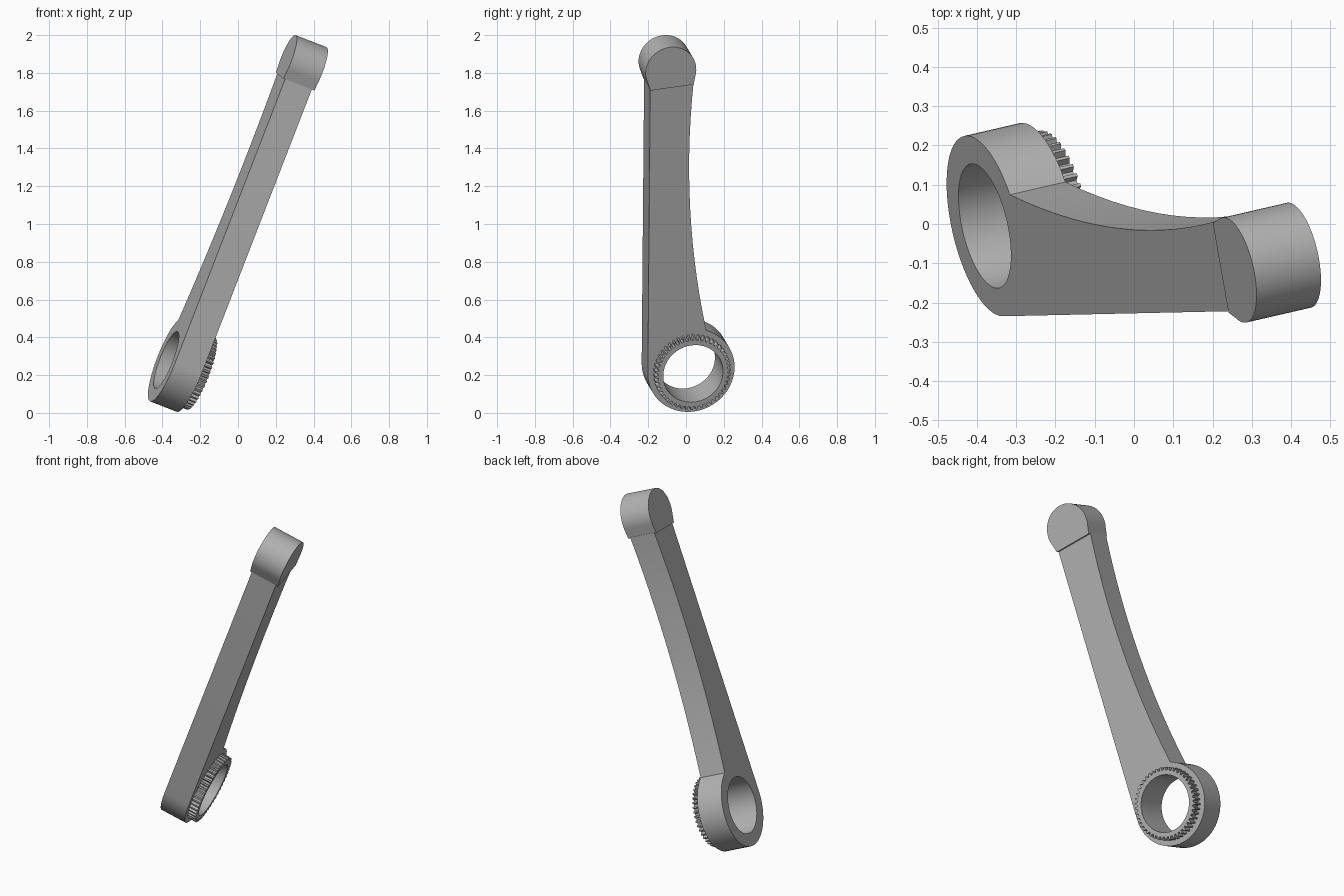
import bpy, bmesh, math
from mathutils import Matrix, Vector

cube = bpy.data.objects.get("Cube")
if cube:
    bpy.data.objects.remove(cube)

grey = bpy.data.materials.new("grey_metal")
grey.use_nodes = True
COLOUR = (0.45, 0.45, 0.45, 1)
grey.diffuse_color = COLOUR
grey.node_tree.nodes["Principled BSDF"].inputs["Base Color"].default_value = COLOUR

# Lever frame: local x across the arm, y along it, z along the hub axis
axis = Vector((0.911, 0.21, -0.355)).normalized()
along = Vector((0.637, -0.112, 1.592))
along = (along - axis * along.dot(axis)).normalized()
across = along.cross(axis)
FRAME = Matrix.Translation((-0.38, -0.005, 0.28)) @ Matrix((across, along, axis)).transposed().to_4x4()

HUB_R, BORE_R, BOSS_R = 0.235, 0.162, 0.137
ARM_T, BOSS_Y = 0.155, 1.718


def arc(radius, start, end, steps, cy=0.0):
    """Points on an arc, angles in degrees."""
    angles = [math.radians(start + (end - start) * i / steps) for i in range(steps + 1)]
    return [(radius * math.cos(a), cy + radius * math.sin(a)) for a in angles]


def plate(name, loops, bottom, top):
    """Extrude an outline, with optional hole loops, between two heights."""
    bm = bmesh.new()
    edges = []
    for loop in loops:
        verts = [bm.verts.new((x, y, bottom)) for x, y in loop]
        edges += [bm.edges.new((v, verts[i - 1])) for i, v in enumerate(verts)]
    bmesh.ops.triangle_fill(bm, use_beauty=True, use_dissolve=False, edges=edges)
    grown = bmesh.ops.extrude_face_region(bm, geom=bm.faces[:], use_keep_orig=True)
    moved = [g for g in grown["geom"] if isinstance(g, bmesh.types.BMVert)]
    bmesh.ops.translate(bm, verts=moved, vec=(0, 0, top - bottom))
    bmesh.ops.recalc_face_normals(bm, faces=bm.faces[:])
    mesh = bpy.data.meshes.new(name)
    bm.to_mesh(mesh)
    bm.free()
    mesh.materials.append(grey)
    obj = bpy.data.objects.new(name, mesh)
    bpy.context.collection.objects.link(obj)
    obj.matrix_world = FRAME
    bpy.ops.object.select_all(action='DESELECT')
    obj.select_set(True)
    bpy.context.view_layer.objects.active = obj
    bpy.ops.object.shade_smooth_by_angle(angle=math.radians(25))
    return obj


bore = arc(BORE_R, 0, 360, 48)[:-1]

# Hub and arm: round hub, straight front edge, hollowed back edge
hub_edge = arc(HUB_R, 66, -184, 44)
start, end = Vector(hub_edge[0]), Vector((0.12, 1.63))
hollow = []
for i in range(1, 15):
    t = i / 14
    p = start.lerp(end, t)
    hollow.append((p.x - 0.212 * t * (1 - t), p.y))
outline = hub_edge + [(-0.115, 1.63)] + hollow[::-1]
plate("hub_and_arm", [outline, bore], 0, ARM_T)

# End boss: round top with a flat underside
boss = arc(BOSS_R, -18, 198, 36, BOSS_Y)
boss += [(-0.117, BOSS_Y - 0.093), (0.117, BOSS_Y - 0.093)]
plate("end_boss", [boss], -0.01, 0.17)

# Toothed collar on the hub
TEETH, ROOT_R, TIP_R = 46, 0.188, 0.205
gear = []
for i in range(TEETH):
    for part, radius in ((0, ROOT_R), (0.4, ROOT_R), (0.55, TIP_R), (0.85, TIP_R)):
        a = math.tau * (i + part) / TEETH
        gear.append((radius * math.cos(a), radius * math.sin(a)))
plate("toothed_collar", [gear, bore], ARM_T, 0.204)
